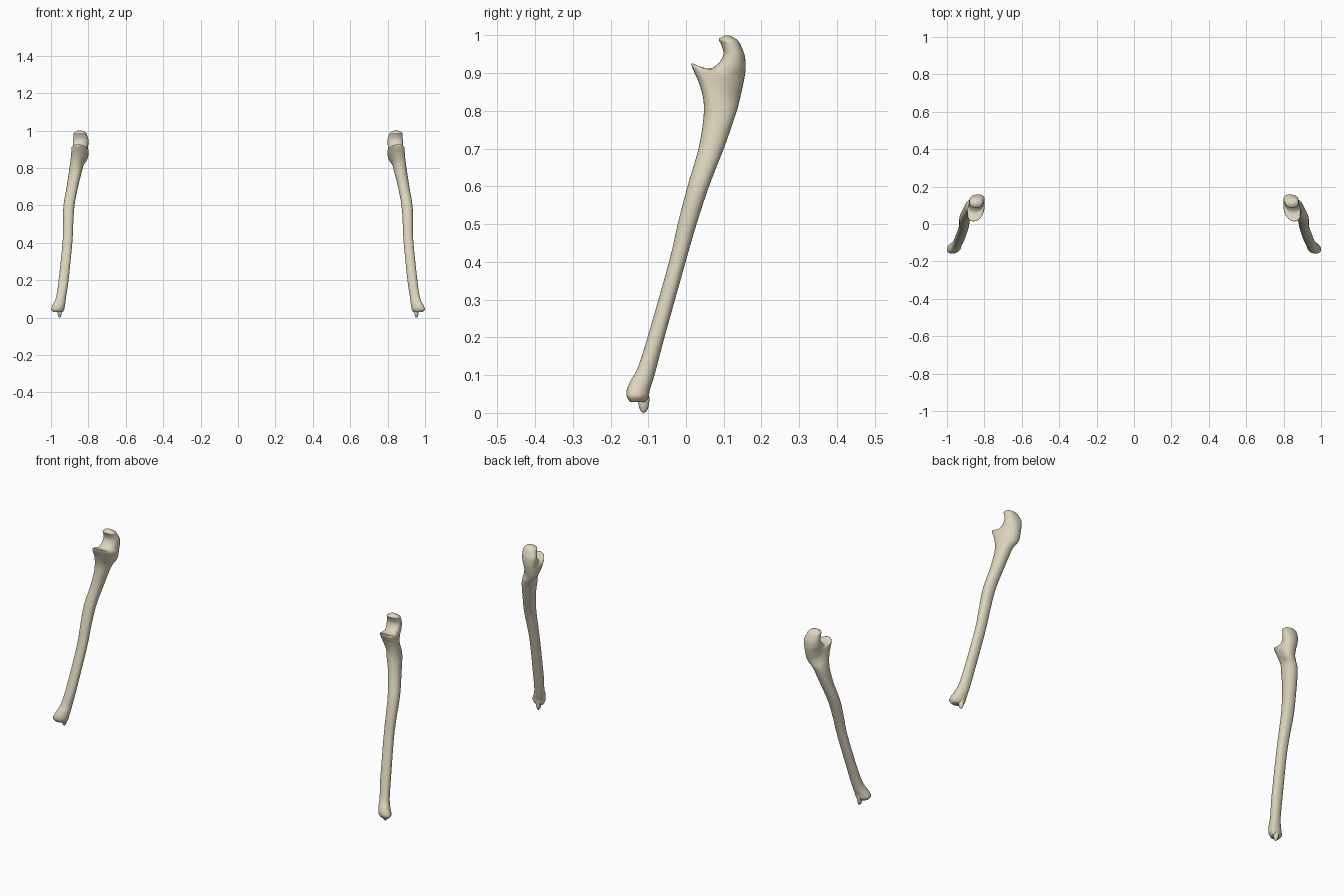
import bpy, bmesh, math
from mathutils import Matrix

if "Cube" in bpy.data.objects:
    bpy.data.objects.remove(bpy.data.objects["Cube"])

bone_mat = bpy.data.materials.new("bone")
bone_mat.diffuse_color = (0.72, 0.66, 0.50, 1)
bone_mat.use_nodes = True
bone_mat.node_tree.nodes["Principled BSDF"].inputs["Base Color"].default_value = bone_mat.diffuse_color

# Level shaft sections: z, front y, back y, inner x, outer x
SHAFT = [
    (.029, -.148, -.106, .936, .988),
    (.043, -.157, -.099, .929, .999),
    (.06, -.157, -.096, .926, .995),
    (.085, -.147, -.088, .922, .982),
    (.12, -.128, -.078, .918, .970),
    (.2, -.102, -.057, .906, .959),
    (.4, -.045, -.001, .886, .938),
    (.5, -.022, .028, .881, .935),
    (.6, .004, .061, .874, .933),
    (.7, .033, .100, .855, .916),
    (.78, .046, .128, .835, .904),
]
# Elbow sections fanning round the notch: front y, front z, back y, back z, inner x, outer x
ELBOW = [
    (.046, .83, .137, .808, .825, .898),
    (.034, .875, .141, .825, .81, .893),
    (.014, .924, .147, .85, .8, .89),
    (.036, .918, .153, .878, .8, .886),
    (.062, .912, .156, .895, .802, .883),
    (.086, .926, .158, .915, .801, .882),
    (.099, .95, .156, .945, .799, .881),
    (.094, .975, .147, .97, .806, .88),
    (.087, .99, .137, .987, .813, .877),
    (.103, 1, .116, 1, .835, .857),
]
SECTIONS = [(fy, z, by, z, x0, x1) for z, fy, by, x0, x1 in SHAFT] + ELBOW
SIDES, STEPS = 28, 5


def smooth_sections(rows):
    # Catmull-Rom in-betweens
    out = []
    for i in range(len(rows) - 1):
        a, b, c, d = (rows[max(0, min(len(rows) - 1, i + k))] for k in (-1, 0, 1, 2))
        for s in range(STEPS):
            t = s / STEPS
            out.append([q + .5 * t * (r - p + t * (2*p - 5*q + 4*r - w + t * (3*(q - r) + w - p)))
                        for p, q, r, w in zip(a, b, c, d)])
    return out + [list(rows[-1])]


def power(v):
    # slightly squared ellipse
    return math.copysign(abs(v) ** .9, v)


def finish(name, bm):
    bmesh.ops.recalc_face_normals(bm, faces=bm.faces)
    mesh = bpy.data.meshes.new(name)
    bm.to_mesh(mesh)
    bm.free()
    mesh.materials.append(bone_mat)
    for p in mesh.polygons:
        p.use_smooth = True
    bpy.context.collection.objects.link(bpy.data.objects.new(name, mesh))


def forearm_bone(name, side):
    bm = bmesh.new()
    rings = []
    for fy, fz, by, bz, x0, x1 in smooth_sections(SECTIONS):
        # front edge leans outward at the wrist and below the notch
        lean = .01 * max(0, 1 - fz / .2) + .013 * max(0, 1 - abs((fz + bz) / 2 - .88) / .1)
        ring = []
        for k in range(SIDES):
            a = math.tau * k / SIDES
            u, v = power(math.cos(a)), power(math.sin(a))
            t = (v + 1) / 2
            x = (x0 + x1) / 2 + u * (x1 - x0) / 2 - lean * v
            x = min(max(x, x0), x1)
            ring.append(bm.verts.new((side * x, fy + (by - fy) * t, fz + (bz - fz) * t)))
        rings.append(ring)
    for a, b in zip(rings, rings[1:]):
        for k in range(SIDES):
            j = (k + 1) % SIDES
            bm.faces.new((a[k], a[j], b[j], b[k]))
    # closed ends
    bm.faces.new(rings[0][::-1])
    bm.faces.new(rings[-1])
    finish(name, bm)


def styloid_tip(name, side):
    # small point behind the wrist end
    bm = bmesh.new()
    place = Matrix.Translation((side * .954, -.112, .036)) @ Matrix.Diagonal((.012, .015, .036, 1))
    bmesh.ops.create_uvsphere(bm, u_segments=20, v_segments=12, radius=1, matrix=place)
    finish(name, bm)


# Mirrored pair
for label, side in (("right", 1), ("left", -1)):
    forearm_bone("forearm_bone_" + label, side)
    styloid_tip("styloid_tip_" + label, side)
